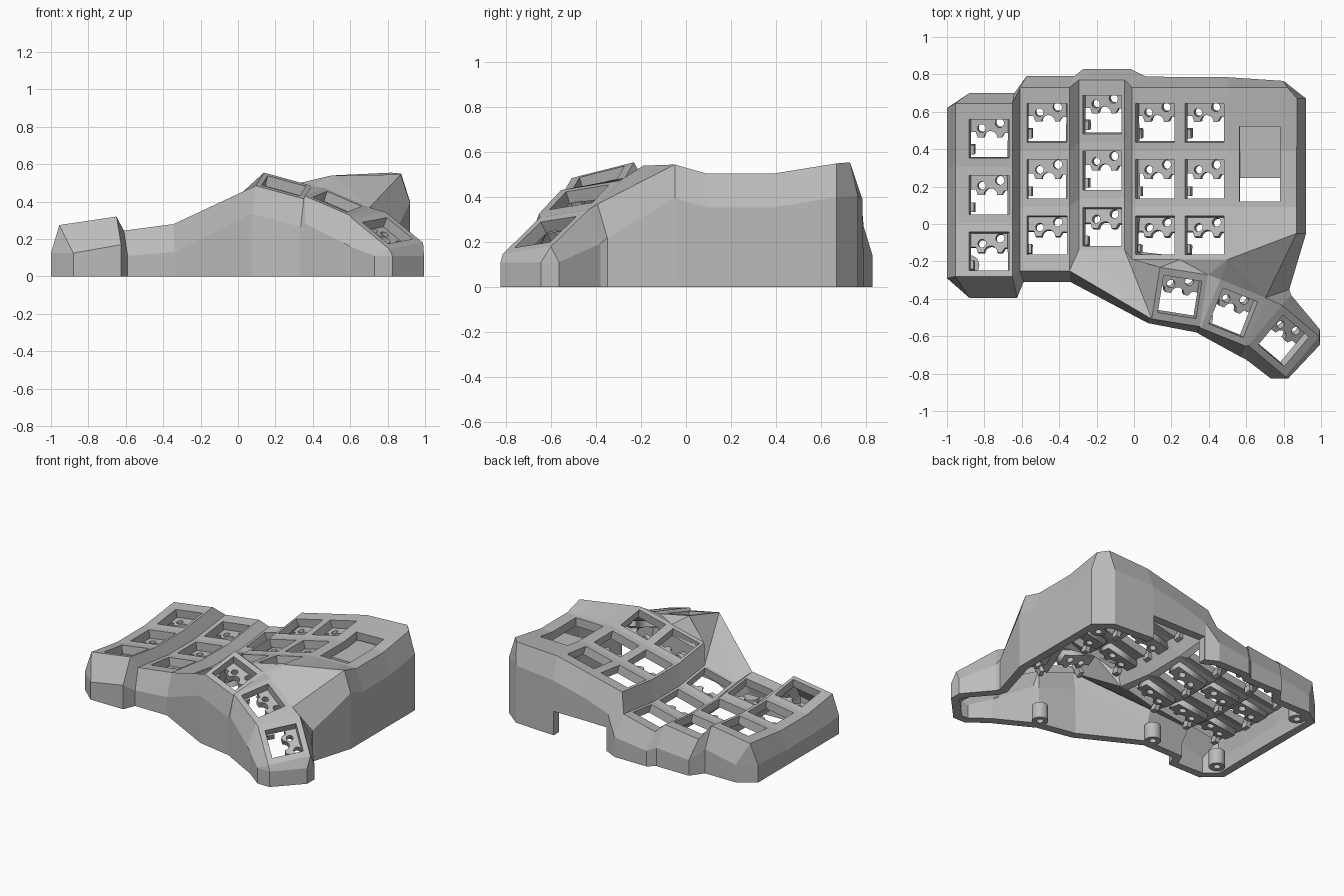
import bpy, bmesh, math
from mathutils import Vector, Matrix

cube = bpy.data.objects.get("Cube")
if cube:
    bpy.data.objects.remove(cube, do_unlink=True)

grey = bpy.data.materials.new("case_grey")
grey.use_nodes = True
colour = (.5, .5, .5, 1)
grey.diffuse_color = colour
grey.node_tree.nodes["Principled BSDF"].inputs["Base Color"].default_value = colour


def add_object(name, mesh, matrix=None):
    obj = bpy.data.objects.new(name, mesh)
    bpy.context.collection.objects.link(obj)
    if not mesh.materials:
        mesh.materials.append(grey)
    if matrix is not None:
        obj.matrix_world = matrix
    return obj


def from_bmesh(name, bm, matrix=None):
    mesh = bpy.data.meshes.new(name)
    bm.to_mesh(mesh)
    bm.free()
    return add_object(name, mesh, matrix)


bm = bmesh.new()
key_frames = []


def face(*verts):
    verts = list(dict.fromkeys(verts))
    if len(verts) > 2:
        return bm.faces.new(verts)


def key_cell(a, b, c, d, cx=.5, cy=.5):
    """Square opening in a cell: back left, back right, front right, front left."""
    u = (b.co + c.co - a.co - d.co) / 2
    v = (a.co + b.co - c.co - d.co) / 2
    fu, fv = .107 / u.length, .104 / v.length
    outer = (a, b, c, d)
    inner = []
    for su, sv in ((-fu, fv), (fu, fv), (fu, -fv), (-fu, -fv)):
        top, low = a.co.lerp(b.co, cx + su), d.co.lerp(c.co, cx + su)
        inner.append(bm.verts.new(low.lerp(top, cy + sv)))
    for i in range(4):
        j = (i + 1) % 4
        face(outer[i], outer[j], inner[j], inner[i])
    centre = sum((p.co for p in inner), Vector()) / 4
    x, n = u.normalized(), u.cross(v).normalized()
    key_frames.append(Matrix.Translation(centre)
                      @ Matrix((x, n.cross(x), n)).transposed().to_4x4())


# Finger columns: left x and z, right x and z, row edges, first key centre
side_rows = (.73, .39, .09, -.19)
columns = [
    (-.955, .235, -.65, .28, (.645, .305, .005, -.28), (-.775, .455)),
    (-.61, .205, -.345, .24, (.73, .39, .09, -.25), (-.465, .54)),
    (-.295, .19, -.05, .25, (.77, .437, .137, -.14), (-.17, .585)),
    (-.01, .38, .245, .44, side_rows, (.112, .54)),
    (.245, .44, .5, .5, side_rows, (.377, .54)),
    (.5, .5, .87, .505, side_rows, None),
]
L, R = [], []
for i, (xl, zl, xr, zr, rows, key) in enumerate(columns):
    if i > 3:                       # these columns share their common edge
        L.append(R[-1])
    for side, x, z in ((L, xl, zl), (R, xr, zr)):
        if side is R or i < 4:
            side.append([bm.verts.new((x, y, z + (.04 if k in (0, 3) else 0)))
                         for k, y in enumerate(rows)])
# Shape the ends of the controller panel
R[5][3].co.y = -.05
R[5][0].co.x, R[5][0].co.z = .82, .555
back_corner = bm.verts.new((.872, .67, .55))
for i, column in enumerate(columns):
    for k in range(3):
        a, b, c, d = L[i][k], R[i][k], R[i][k + 1], L[i][k + 1]
        if column[5]:
            x, y = column[5]
            key_cell(a, b, c, d, (x - a.co.x) / (b.co.x - a.co.x),
                     (y - .3 * k - c.co.y) / (b.co.y - c.co.y))
        elif k == 0:
            face(a, b, back_corner, c, d)
        else:
            face(a, b, c, d)
        if 0 < i < 4:               # strip between neighbouring columns
            face(R[i - 1][k], a, d, R[i - 1][k + 1])

# Thumb keys: centre, heading, slope along and across
thumbs = []
for x, y, z, angle, along, across in ((.245, -.39, .485, -9, -.27, .25),
                                      (.53, -.475, .40, -22, -.4, .15),
                                      (.80, -.625, .245, -40, -.63, .12)):
    rot = Matrix.Rotation(math.radians(angle), 3, 'Z')
    corners = []
    for s, t in ((-1, 1), (1, 1), (1, -1), (-1, -1)):
        p = rot @ Vector((s * .13, t * .14, 0)) + Vector((x, y, z))
        p.z += s * .13 * along + t * .14 * across
        corners.append(bm.verts.new(p))
    key_cell(*corners)
    thumbs.append(corners)
(a1, b1, c1, d1), (a2, b2, c2, d2), (a3, b3, c3, d3) = thumbs
face(b1, a2, d2, c1)
face(b2, a3, d3, c2)

# Slopes between finger columns and thumb keys
f1r, f2l, f2r, f3l = R[1][3], L[2][3], R[2][3], L[3][3]
f3r, f4r, corner = R[3][3], R[4][3], R[5][3]
for tri in ((f1r, f2l, d1), (f2l, f2r, d1), (f2r, a1, d1), (f2r, f3l, a1),
            (f3l, f3r, a1), (f3r, b1, a1), (f3r, f4r, b1), (f4r, a2, b1),
            (f4r, b2, a2), (f4r, corner, b2)):
    face(*tri)

# Outer walls: each rim point with its foot on the ground
rim = [
    (corner, .92, -.05), (b2, .83, -.35), (a3, .84, -.38),
    (b3, .995, -.565), (b3, .995, -.645), (c3, .825, -.825), (c3, .73, -.825),
    (d3, .6, -.725), (c2, .57, -.71), (d2, .36, -.595), (c1, .335, -.58),
    (d1, .075, -.53), (f1r, -.34, -.31),
    (L[1][3], -.59, -.31), (R[0][3], -.625, -.395), (L[0][3], -.88, -.395),
    (L[0][3], -1, -.29), (L[0][2], -1, 0), (L[0][1], -1, .3),
    (L[0][0], -1, .62), (L[0][0], -.88, .7), (R[0][0], -.64, .7),
    (L[1][0], -.575, .79), (R[1][0], -.32, .79), (L[2][0], -.27, .83),
    (R[2][0], -.02, .83), (L[3][0], .06, .79), (R[3][0], .245, .785),
    (R[4][0], .5, .785), (R[5][0], .8, .765), (back_corner, .92, .67),
    (R[5][1], .92, .39), (R[5][2], .92, .09),
]
wall = [(t, bm.verts.new((x, y, max(t.co.z - .15, .11))), bm.verts.new((x, y, 0)))
        for t, x, y in rim]
for p, q in zip(wall, wall[1:] + wall[:1]):
    face(p[0], q[0], q[1], p[1])
    face(p[1], q[1], q[2], p[2])

bmesh.ops.recalc_face_normals(bm, faces=bm.faces)
if sum(f.normal.z * f.calc_area() for f in bm.faces) < 0:
    bmesh.ops.reverse_faces(bm, faces=bm.faces)
bm.normal_update()


def cut_opening(region, planes, inside):
    """Slice the faces of a region along planes and remove those inside."""
    for point, normal in planes:
        faces = [f for f in bm.faces if region(f, f.calc_center_median())]
        geom = set(faces)
        for f in faces:
            geom.update(f.edges, f.verts)
        bmesh.ops.bisect_plane(bm, geom=list(geom), plane_co=point, plane_no=normal)
        bm.normal_update()
    gone = [f for f in bm.faces if region(f, f.calc_center_median())
            and inside(f.calc_center_median())]
    bmesh.ops.delete(bm, geom=gone, context='FACES')


X, Y, Z = Vector((1, 0, 0)), Vector((0, 1, 0)), Vector((0, 0, 1))
# Controller window in the top
cut_opening(lambda f, c: c.x > .5 and c.z > .44 and c.y > -.1 and f.normal.z > .8,
            ((X * .565, X), (X * .78, X), (Y * .52, Y), (Y * .12, Y)),
            lambda c: .565 < c.x < .78 and .12 < c.y < .52)
# Cable notch in the back wall
cut_opening(lambda f, c: c.x > .06 and c.y > .7 and c.z < .36 and abs(f.normal.z) < .1,
            ((X * .07, X), (X * .49, X), (Z * .17, Z)),
            lambda c: .07 < c.x < .49 and c.z < .17)

case = from_bmesh("case_shell", bm)
thick = case.modifiers.new("wall_thickness", 'SOLIDIFY')
thick.thickness = .06
thick.offset = -1

# Switch holder: half plate with a scalloped edge and pin holes
curve = bpy.data.curves.new("holder_outline", 'CURVE')
curve.dimensions = '2D'
curve.fill_mode = 'BOTH'
curve.extrude = .022


def outline(points):
    spline = curve.splines.new('POLY')
    spline.points.add(len(points) - 1)
    for p, (x, y) in zip(spline.points, points):
        p.co = (x, y, 0, 1)
    spline.use_cyclic_u = True


def arc(x, y, r, start, end, n):
    steps = [math.radians(start + (end - start) * i / n) for i in range(n + 1)]
    return [(x + r * math.cos(a), y + r * math.sin(a)) for a in steps]


outline([(.118, .125), (-.118, .125), (-.118, .03), (-.08, .03), (-.07, .0)]
        + arc(0, 0, .036, 180, 0, 8) + [(.06, 0), (.075, .025), (.118, .025)])
outline(arc(.05, .078, .024, 0, 345, 15))
outline(arc(-.048, .05, .022, 0, 345, 15))
flat = bpy.data.objects.new("holder_outline", curve)
bpy.context.collection.objects.link(flat)
graph = bpy.context.evaluated_depsgraph_get()
holder_mesh = bpy.data.meshes.new_from_object(flat.evaluated_get(graph))
holder_mesh.name = "switch_holder"
bpy.data.objects.remove(flat, do_unlink=True)
holder_mesh.materials.clear()


def box(name, size, matrix):
    b = bmesh.new()
    bmesh.ops.create_cube(b, size=1, matrix=Matrix.Diagonal((*size, 1)))
    return from_bmesh(name, b, matrix)


for i, frame in enumerate(key_frames):
    add_object(f"switch_holder_{i}", holder_mesh, frame @ Matrix.Translation(Z * -.08))
    # Clip rail at the side of each opening
    box(f"switch_clip_{i}", (.03, .05, .05),
        frame @ Matrix.Translation((-.105, -.065, -.08)))

# Recessed floor under the controller window
box("window_floor", (.27, .31, .02), Matrix.Translation((.672, .4, .435)))

# Screw posts with blind holes
for i, (x, y) in enumerate(((.37, -.5), (-.35, -.23), (-.88, -.22), (-.88, .58), (.82, .62))):
    b = bmesh.new()
    bmesh.ops.create_cone(b, cap_ends=True, segments=24, radius1=.053, radius2=.053,
                          depth=.11, matrix=Matrix.Translation(Z * .055))
    b.normal_update()
    base = [f for f in b.faces if f.normal.z < -.9]
    bmesh.ops.inset_region(b, faces=base, thickness=.03)
    hole = bmesh.ops.extrude_discrete_faces(b, faces=base)["faces"]
    bmesh.ops.translate(b, vec=Z * .08, verts=list({v for f in hole for v in f.verts}))
    from_bmesh(f"screw_post_{i}", b, Matrix.Translation((x, y, 0)))
